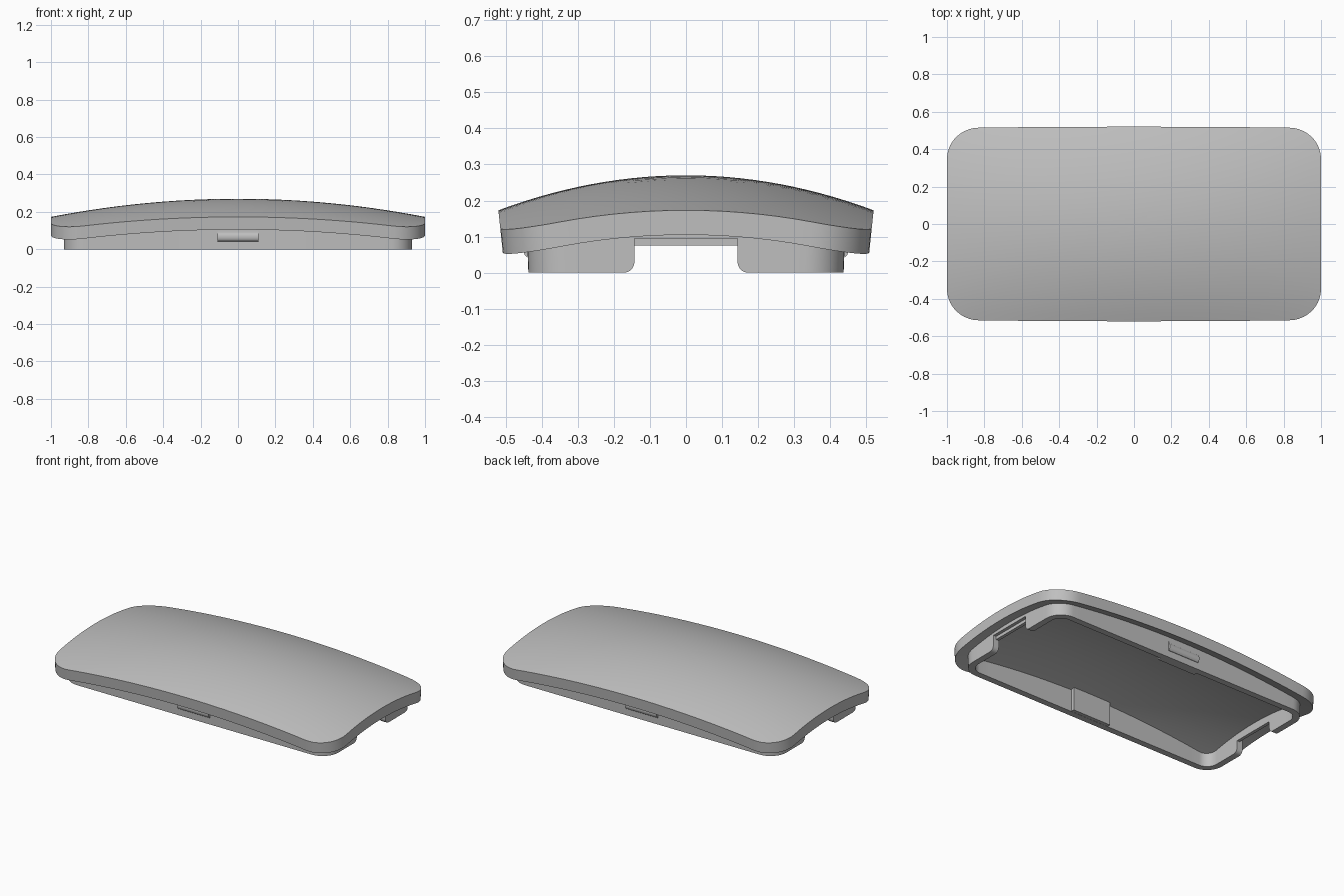
import bpy, bmesh, math

cube = bpy.data.objects.get("Cube")
if cube:
    bpy.data.objects.remove(cube)

grey = bpy.data.materials.new("plain grey")
grey.use_nodes = True
COLOUR = (0.52, 0.52, 0.52, 1)
grey.diffuse_color = COLOUR
grey.node_tree.nodes["Principled BSDF"].inputs["Base Color"].default_value = COLOUR

THICK = 0.068   # thickness of the domed plate


def dome(x, y):
    """Height of the top surface, curved along both directions."""
    a, b = 0.097 * x * x, 0.097 * (y / 0.52) ** 2
    return 0.27 - a - b + 2.8 * a * b


def outline(hx, hy, r, arc=10, along=24, across=14):
    """Rounded rectangle, with extra points along the straight sides."""
    corners = []
    for i, (sx, sy) in enumerate([(1, 1), (-1, 1), (-1, -1), (1, -1)]):
        corners.append([(sx * (hx - r) + r * math.cos((i + k / arc) * math.pi / 2),
                         sy * (hy - r) + r * math.sin((i + k / arc) * math.pi / 2))
                        for k in range(arc + 1)])
    pts = []
    for i, c in enumerate(corners):
        pts += c
        (x0, y0), (x1, y1) = c[-1], corners[(i + 1) % 4][0]
        n = across if i % 2 else along
        pts += [(x0 + (x1 - x0) * k / n, y0 + (y1 - y0) * k / n) for k in range(1, n)]
    return pts


def finish(name, bm):
    bmesh.ops.recalc_face_normals(bm, faces=bm.faces)
    mesh = bpy.data.meshes.new(name)
    bm.to_mesh(mesh)
    bm.free()
    mesh.materials.append(grey)
    obj = bpy.data.objects.new(name, mesh)
    bpy.context.collection.objects.link(obj)
    return obj


def smooth(obj):
    bpy.ops.object.select_all(action='DESELECT')
    obj.select_set(True)
    bpy.context.view_layer.objects.active = obj
    bpy.ops.object.shade_smooth_by_angle(angle=math.radians(30))


def bridge(bm, a, b):
    for i in range(len(a)):
        j = (i + 1) % len(a)
        bm.faces.new((a[i], a[j], b[j], b[i]))


def prism(name, profile, x0, x1):
    """Extrude a (y, z) profile along x."""
    bm = bmesh.new()
    a, b = [[bm.verts.new((x, y, z)) for y, z in profile] for x in (x0, x1)]
    bridge(bm, a, b)
    bm.faces.new(a)
    bm.faces.new(b)
    return finish(name, bm)


def rect(y0, y1, z0, z1):
    return [(y0, z0), (y1, z0), (y1, z1), (y0, z1)]


def cut(obj, cutter):
    cutter.hide_render = True
    mod = obj.modifiers.new("cut", 'BOOLEAN')
    mod.operation, mod.object, mod.solver = 'DIFFERENCE', cutter, 'EXACT'
    bpy.context.view_layer.objects.active = obj
    bpy.ops.object.modifier_apply(modifier=mod.name)
    bpy.data.objects.remove(cutter)


# Domed plate: concentric rings above and below, joined by a drafted rim
bm = bmesh.new()
edge = outline(1.0, 0.52, 0.17)
RINGS = 14


def plate_ring(s, drop):
    ring = []
    for x, y in edge:
        z = dome(x * s, y * s) - drop
        draft = 1 - s * 0.2 * (0.172 - dome(x, y) + drop)
        ring.append(bm.verts.new((x * s, y * s * draft, z)))
    return ring


rims = []
for drop in (0, THICK):
    rings = [plate_ring(1 - k / RINGS, drop) for k in range(RINGS)]
    for a, b in zip(rings, rings[1:]):
        bridge(bm, a, b)
    centre = bm.verts.new((0, 0, dome(0, 0) - drop))
    last = rings[-1]
    for i in range(len(last)):
        bm.faces.new((last[i], last[(i + 1) % len(last)], centre))
    rims.append(rings[0])
bridge(bm, *rims)
smooth(finish("domed_plate", bm))

# Locating skirt: thin wall under the plate, its top buried in the plate
bm = bmesh.new()
loops = []
for hx, hy, r, top in [(0.93, 0.437, 0.11, 0), (0.93, 0.441, 0.11, 1),
                       (0.89, 0.397, 0.07, 1), (0.89, 0.397, 0.07, 0)]:
    loops.append([bm.verts.new((x, y, dome(x, y) - 0.04 if top else 0))
                  for x, y in outline(hx, hy, r)])
for i in range(4):
    bridge(bm, loops[i], loops[(i + 1) % 4])
skirt = finish("skirt", bm)

# End notches with rounded feet, and a shallow step above each
arc = [(0.173 - 0.03 * math.cos(t), 0.03 - 0.03 * math.sin(t))
       for t in [k * math.pi / 16 for k in range(9)]]
half = [(0.143, 0.075)] + arc + [(0.173, -0.02)]
cut(skirt, prism("notch_cutter", half + [(-y, z) for y, z in reversed(half)], -1.1, 1.1))
for side in (-1, 1):
    cut(skirt, prism("step_cutter", rect(-0.143, 0.143, 0.06, 0.095), side * 0.91, side * 1.1))
smooth(skirt)

# Snap catches outside the long walls, and stiffening pads inside them
for side, label in ((-1, "front"), (1, "back")):
    bump = [(side * 0.42, 0.1), (side * 0.442, 0.1), (side * 0.442, 0.09)]
    bump += [(side * (0.437 + 0.014 * math.sin(t)), 0.066 + 0.024 * math.cos(t))
             for t in [math.pi * k / 8 for k in range(1, 9)]]
    bump.append((side * 0.42, 0.042))
    smooth(prism(label + "_catch", bump, -0.11, 0.11))
    prism(label + "_pad", rect(side * 0.375, side * 0.41, 0.001, 0.17), -0.135, 0.135)
